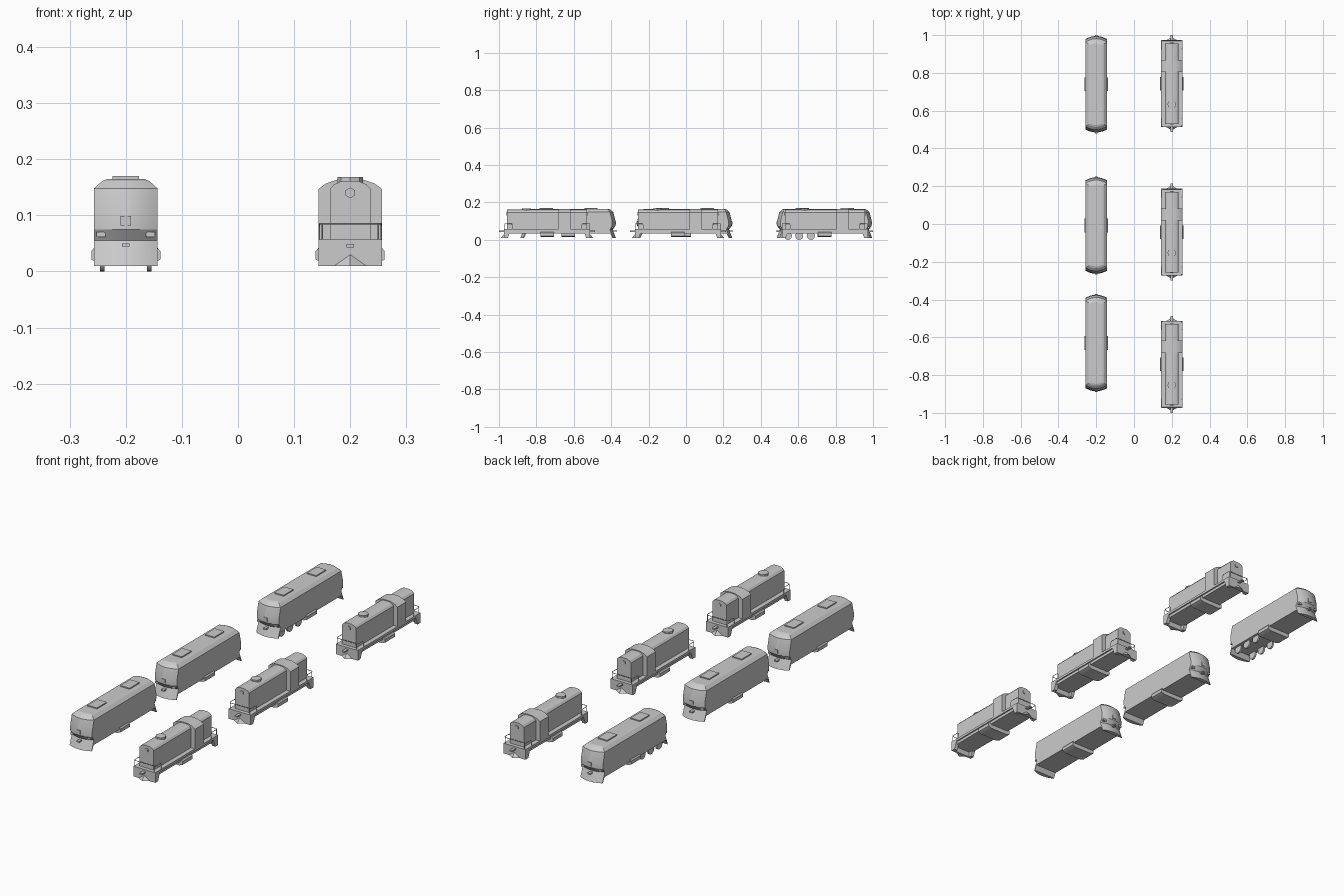
import bpy, bmesh, math
from mathutils import Matrix, Vector

cube = bpy.data.objects.get("Cube")
if cube:
    bpy.data.objects.remove(cube)

grey = bpy.data.materials.new("plain_grey")
grey.use_nodes = True
COLOUR = (0.6, 0.6, 0.6, 1)
grey.diffuse_color = COLOUR
grey.node_tree.nodes["Principled BSDF"].inputs["Base Color"].default_value = COLOUR

HALF = 0.0565  # half width of every engine


def finish(bm, name, origin, smooth=None):
    bmesh.ops.recalc_face_normals(bm, faces=bm.faces)
    mesh = bpy.data.meshes.new(name)
    bm.to_mesh(mesh)
    bm.free()
    mesh.materials.append(grey)
    obj = bpy.data.objects.new(name, mesh)
    obj.location = (origin[0], origin[1], 0)
    bpy.context.collection.objects.link(obj)
    if smooth:
        bpy.ops.object.select_all(action="DESELECT")
        obj.select_set(True)
        bpy.context.view_layer.objects.active = obj
        bpy.ops.object.shade_smooth_by_angle(angle=math.radians(smooth))
    return obj


def loft(name, origin, rings, smooth=None):
    """Skin a list of equal-length point rings and cap both ends."""
    bm = bmesh.new()
    rows = [[bm.verts.new(p) for p in ring] for ring in rings]
    n = len(rows[0])
    for low, high in zip(rows, rows[1:]):
        for i in range(n):
            j = (i + 1) % n
            bm.faces.new((low[i], low[j], high[j], high[i]))
    bm.faces.new(rows[0])
    bm.faces.new(rows[-1])
    return finish(bm, name, origin, smooth)


def box(name, origin, x0, x1, y0, y1, z0, z1):
    return loft(name, origin, [[(x0, y0, z), (x1, y0, z), (x1, y1, z), (x0, y1, z)]
                               for z in (z0, z1)])


def prism(name, origin, section, y0, y1):
    """Extrude a mirrored (x, z) half section along y."""
    full = section + [(-x, z) for x, z in reversed(section)]
    return loft(name, origin, [[(x, y, z) for x, z in full] for y in (y0, y1)], 25)


def disc(name, origin, centre, radius, depth, axis, sides):
    bm = bmesh.new()
    turn = Vector((0, 0, 1)).rotation_difference(Vector(axis)).to_matrix().to_4x4()
    bmesh.ops.create_cone(bm, cap_ends=True, segments=sides, radius1=radius, radius2=radius,
                          depth=depth, matrix=Matrix.Translation(centre) @ turn)
    return finish(bm, name, origin, 30)


def bowed_edge(half_w, y, bulge, z, side, steps=10):
    """Curved end line, most forward at the middle."""
    return [(half_w * t, side * (y - bulge * t * t), z)
            for t in (side * (2 * i / steps - 1) for i in range(steps + 1))]


def side_tanks(origin):
    # tapered tank slung across the underside
    section = [(0.045, 0.014), (0.0615, 0.021), (0.0615, 0.036), (HALF, 0.042)]
    prism("side_tank", origin, section, -0.036, 0.036)


def coupler(origin, side, start, end, z):
    box("coupler", origin, -0.007, 0.007, *sorted((side * start, side * end)), z - 0.003, z + 0.003)


def streamlined_engine(origin, wheels=False):
    # body: height, half width, half length, end bulge
    levels = [(0.033, HALF, 0.245, 0.015), (0.055, HALF, 0.238, 0.015),
              (0.075, HALF, 0.253, 0.018), (0.1, HALF, 0.253, 0.018),
              (0.148, HALF, 0.241, 0.018), (0.161, 0.042, 0.226, 0.012),
              (0.165, 0.032, 0.216, 0.008)]
    rings = [bowed_edge(w, y, b, z, -1)[::-1] + bowed_edge(w, y, b, z, 1)[::-1]
             for z, w, y, b in levels]
    loft("streamlined_body", origin, rings, 14)
    side_tanks(origin)
    # roof vents
    for y in (-0.118, 0.122):
        box("roof_vent", origin, -0.024, 0.024, y - 0.036, y + 0.036, 0.16, 0.17)
    for side in (-1, 1):
        # flared pilot skirt
        rings = []
        for z, y, back in ((0.01, 0.255, 0.236), (0.055, 0.238, 0.215)):
            ring = bowed_edge(HALF, y, 0.015, z, side)
            rings.append(ring + [(ring[-1][0], side * back, z), (ring[0][0], side * back, z)])
        loft("pilot_skirt", origin, rings, 14)
        coupler(origin, side, 0.22, 0.26, 0.047)
        # central headlight and corner lamps
        box("headlight", origin, -0.009, 0.009, *sorted((side * 0.24, side * 0.2555)), 0.082, 0.099)
        for x in (-0.044, 0.044):
            box("corner_lamp", origin, x - 0.008, x + 0.008,
                *sorted((side * 0.225, side * 0.241)), 0.061, 0.07)
    if wheels:
        for y in (-0.195, -0.135, -0.072):
            for x in (-0.042, 0.042):
                disc("wheel", origin, (x, y, 0.021), 0.021, 0.008, (1, 0, 0), 20)


def end_rail(origin, side):
    # bent handrail around the end platform
    y = side * 0.228
    path = []
    for x in (-1, 1):
        leg = [(x * 0.055, y - side * 0.045, 0.055), (x * 0.055, y - side * 0.045, 0.078),
               (x * 0.055, y - side * 0.039, 0.085), (x * 0.055, y - side * 0.006, 0.085),
               (x * 0.049, y, 0.085)]
        path += leg if x < 0 else leg[::-1]
    curves = [path] + [[(x, y, 0.055), (x, y, 0.085)] for x in (-0.05, 0.05)]
    curve = bpy.data.curves.new("end_handrail", "CURVE")
    curve.dimensions = "3D"
    curve.bevel_depth = 0.0013
    curve.bevel_resolution = 1
    for points in curves:
        spline = curve.splines.new("POLY")
        spline.points.add(len(points) - 1)
        for p, co in zip(spline.points, points):
            p.co = (*co, 1)
    curve.materials.append(grey)
    rail = bpy.data.objects.new("end_handrail", curve)
    rail.location = (origin[0], origin[1], 0)
    bpy.context.collection.objects.link(rail)


def switcher_engine(origin):
    # frame and walkway
    box("frame", origin, -0.05, 0.05, -0.22, 0.22, 0.033, 0.05)
    box("walkway", origin, -HALF, HALF, -0.23, 0.23, 0.046, 0.057)
    side_tanks(origin)
    # long hood, short hood and cab with arched roofs
    hood = [(0.036, 0.055), (0.036, 0.147), (0.029, 0.155), (0.015, 0.161)]
    prism("hood", origin, hood, -0.213, 0.213)
    cab = [(HALF, 0.055), (HALF, 0.147), (0.043, 0.157), (0.022, 0.164), (0.008, 0.165)]
    prism("cab", origin, cab, 0.061, 0.125)
    disc("roof_fan", origin, (0, -0.11, 0.163), 0.023, 0.01, (0, 0, 1), 8)
    for side in (-1, 1):
        # end plate with footsteps behind
        box("end_plate", origin, -HALF, HALF, *sorted((side * 0.222, side * 0.23)), 0.01, 0.057)
        for x in (-1, 1):
            x0, x1 = sorted((x * 0.04, x * HALF))
            loft("footstep", origin, [[(x0, side * a, z), (x1, side * a, z),
                                       (x1, side * 0.222, z), (x0, side * 0.222, z)]
                                      for z, a in ((0.01, 0.21), (0.048, 0.195))])
        # pointed plough
        bm = bmesh.new()
        a, b, tip, top = [bm.verts.new(p) for p in ((-0.03, side * 0.229, 0.01), (0.03, side * 0.229, 0.01),
                                                    (0, side * 0.247, 0.01), (0, side * 0.229, 0.031))]
        for face in ((a, b, tip), (a, tip, top), (tip, b, top), (a, top, b)):
            bm.faces.new(face)
        finish(bm, "plough", origin)
        coupler(origin, side, 0.225, 0.257, 0.046)
        disc("headlight", origin, (0, side * 0.213, 0.14), 0.0095, 0.008, (0, 1, 0), 6)
        end_rail(origin, side)


for y in (0.74, -0.008, -0.63):
    streamlined_engine((-0.2, y), wheels=y > 0.5)
for y in (0.743, -0.043, -0.743):
    switcher_engine((0.2, y))
